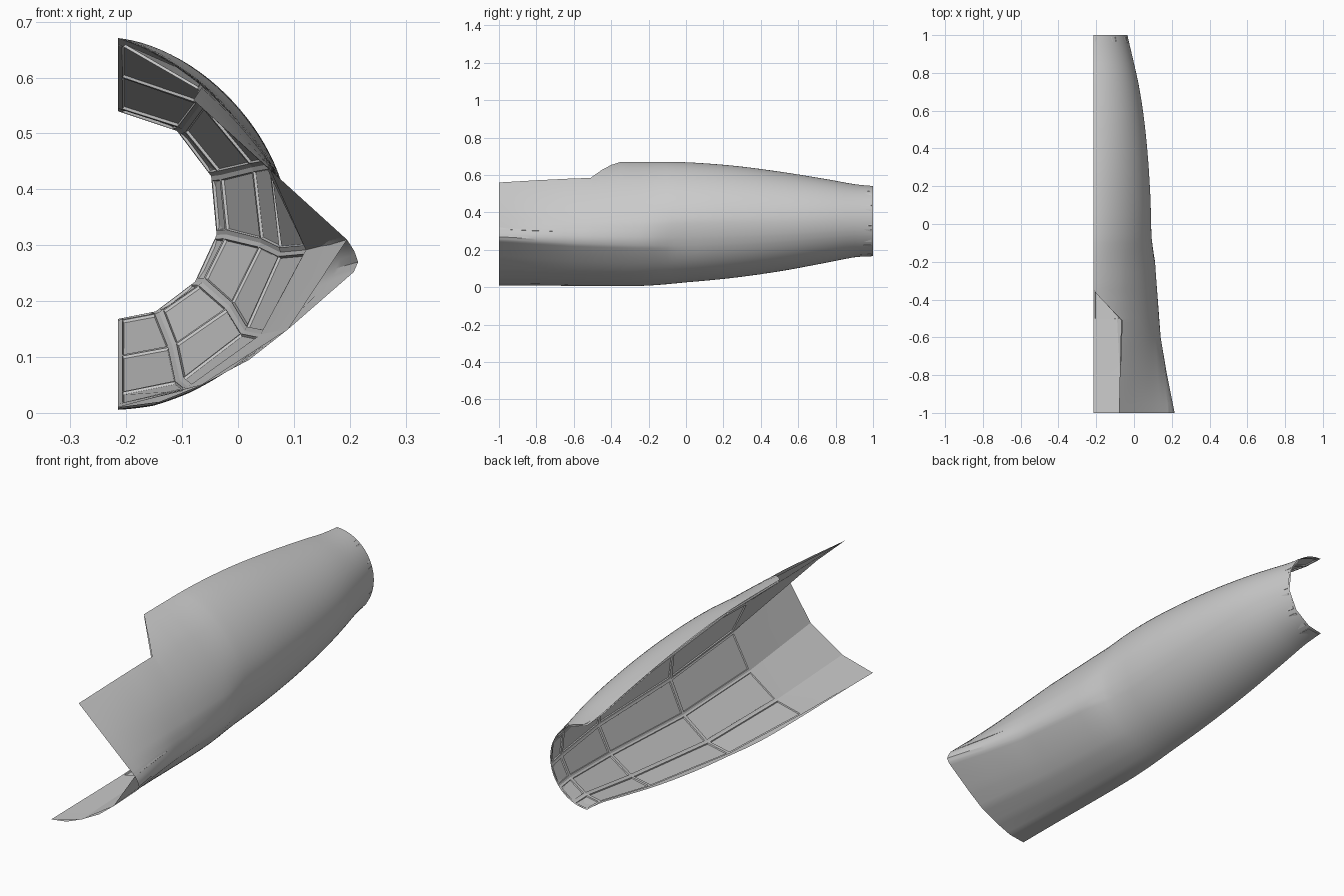
import bpy
import bmesh
import math

if "Cube" in bpy.data.objects:
    bpy.data.objects.remove(bpy.data.objects["Cube"])

MID = -0.215                          # centre plane where the shell is split
ANGLES = [0, 36, 68, 101, 130, 158, 180]   # lengthwise panel lines, top to bottom

# Lengthwise curves, as (y, value)
WIDTH = [(-1, .305), (0, .305), (.18, .3), (.45, .28), (.71, .245), (1, .18)]
TOP = [(-1, .675), (-.3, .675), (0, .668), (.25, .65), (.5, .618), (.75, .578), (.9, .551), (1, .54)]
BOTTOM = [(-1, .01), (-.3, .004), (0, .026), (.25, .05), (.5, .085), (.75, .131), (.9, .16), (1, .168)]
FLARE = [(-1, 1), (-.8, .72), (-.6, .48), (-.4, .36), (-.2, .24), (-.08, .06), (0, 0), (1, 0)]
# Flared nose section, as (panel line, x) and (panel line, z)
NOSE_X = [(0, MID), (1, -.08), (3, .195), (3.15, .208), (3.3, .215), (3.45, .207),
          (4, .09), (4.5, .02), (5, -.065), (5.5, -.14), (6, MID)]
NOSE_Z = [(0, .66), (1, .56), (3, .31), (3.15, .29), (3.3, .27), (3.45, .252),
          (4, .15), (4.5, .095), (5, .05), (5.5, .02), (6, .01)]


def sample(curve, t, smooth=False):
    """Value of a piecewise curve, optionally eased with Hermite slopes."""
    last = len(curve) - 2
    i = max(k for k in range(last + 1) if k == 0 or curve[k][0] <= t)
    (a, p), (b, q) = curve[i], curve[i + 1]
    f = (t - a) / (b - a)
    if not smooth:
        return p + (q - p) * f

    def slope(k):
        lo, hi = curve[max(k - 1, 0)], curve[min(k + 1, last + 1)]
        return (hi[1] - lo[1]) / (hi[0] - lo[0]) * (b - a)

    g = 1 - f
    return (p * (1 + 2 * f) * g * g + slope(i) * f * g * g
            + q * f * f * (3 - 2 * f) - slope(i + 1) * f * f * g)


def section(y, u, scale=1.0):
    """Point on the body at length y and panel line u."""
    w = sample(WIDTH, y, True)
    top, low = sample(TOP, y, True), sample(BOTTOM, y, True)
    mid, half = (top + low) / 2, (top - low) / 2
    angle = math.radians(sample(list(enumerate(ANGLES)), u))
    s, c = max(math.sin(angle), 0), math.cos(angle)
    power = 2 / (2 - .3 * min(1, 1 - y)) if c > 0 else 1
    x = MID + w * s ** power
    z = mid + half * math.copysign(abs(c) ** power, c)
    t = sample(FLARE, y)
    x += (sample(NOSE_X, u) - x) * t
    z += (sample(NOSE_Z, u) - z) * t
    return (MID + (x - MID) * scale, y, mid + (z - mid) * scale)


def finish(bm, name, angle):
    mesh = bpy.data.meshes.new(name)
    bm.to_mesh(mesh)
    bm.free()
    obj = bpy.data.objects.new(name, mesh)
    bpy.context.collection.objects.link(obj)
    mesh.materials.append(grey)
    bpy.ops.object.select_all(action='DESELECT')
    bpy.context.view_layer.objects.active = obj
    obj.select_set(True)
    bpy.ops.object.shade_smooth_by_angle(angle=math.radians(angle))
    return obj


grey = bpy.data.materials.new("plain_grey")
grey.use_nodes = True
grey.diffuse_color = (.6, .6, .6, 1)
grey.node_tree.nodes["Principled BSDF"].inputs["Base Color"].default_value = (.6, .6, .6, 1)

# Outer skin, with the cockpit opening cut by its starting panel line
bm = bmesh.new()
stations = sorted({-1 + k / 20 for k in range(41)} | {-.51, -.08})
lines = [k / 10 for k in range(61)] + [3.15, 3.45]
lines.sort()
rows = []
for y in stations:
    start = min(1, max(0, (-.35 - y) / .16))
    # lines near the top are squeezed behind the opening edge
    rows.append([bm.verts.new(section(y, u if u >= 2 else start + u * (2 - start) / 2))
                 for u in lines])
for a, b in zip(rows, rows[1:]):
    for k in range(len(lines) - 1):
        bm.faces.new((a[k], a[k + 1], b[k + 1], b[k]))
bmesh.ops.recalc_face_normals(bm, faces=bm.faces)
if sum(f.normal.x for f in bm.faces) < 0:
    bmesh.ops.reverse_faces(bm, faces=bm.faces)
finish(bm, "outer_skin", 30)

# Faceted inner lining, with frames and stringers left around sunk panels
bm = bmesh.new()
frames = [-1, -.51, 0, .55, .9, 1]
grid = []
for y in frames:
    scale = 1 if abs(y) == 1 else .97
    grid.append([bm.verts.new(section(-.35 if (y == -.51 and u == 0) else y, u, scale))
                 for u in range(7)])
panels = []
for j in range(len(frames) - 1):
    for u in range(6):
        if j == 0 and u == 0:
            continue                  # cockpit opening
        a, b = grid[j], grid[j + 1]
        face = bm.faces.new((a[u], b[u], b[u + 1], a[u + 1]))
        if j > 0:
            panels.append(face)
bmesh.ops.delete(bm, geom=[v for v in bm.verts if not v.link_faces], context='VERTS')
bm.normal_update()
if sum(f.normal.x for f in bm.faces) > 0:
    bmesh.ops.reverse_faces(bm, faces=bm.faces)
bmesh.ops.inset_individual(bm, faces=panels, thickness=.012, depth=0)
bmesh.ops.inset_individual(bm, faces=panels, thickness=.002, depth=-.005)
finish(bm, "inner_lining", 5)
